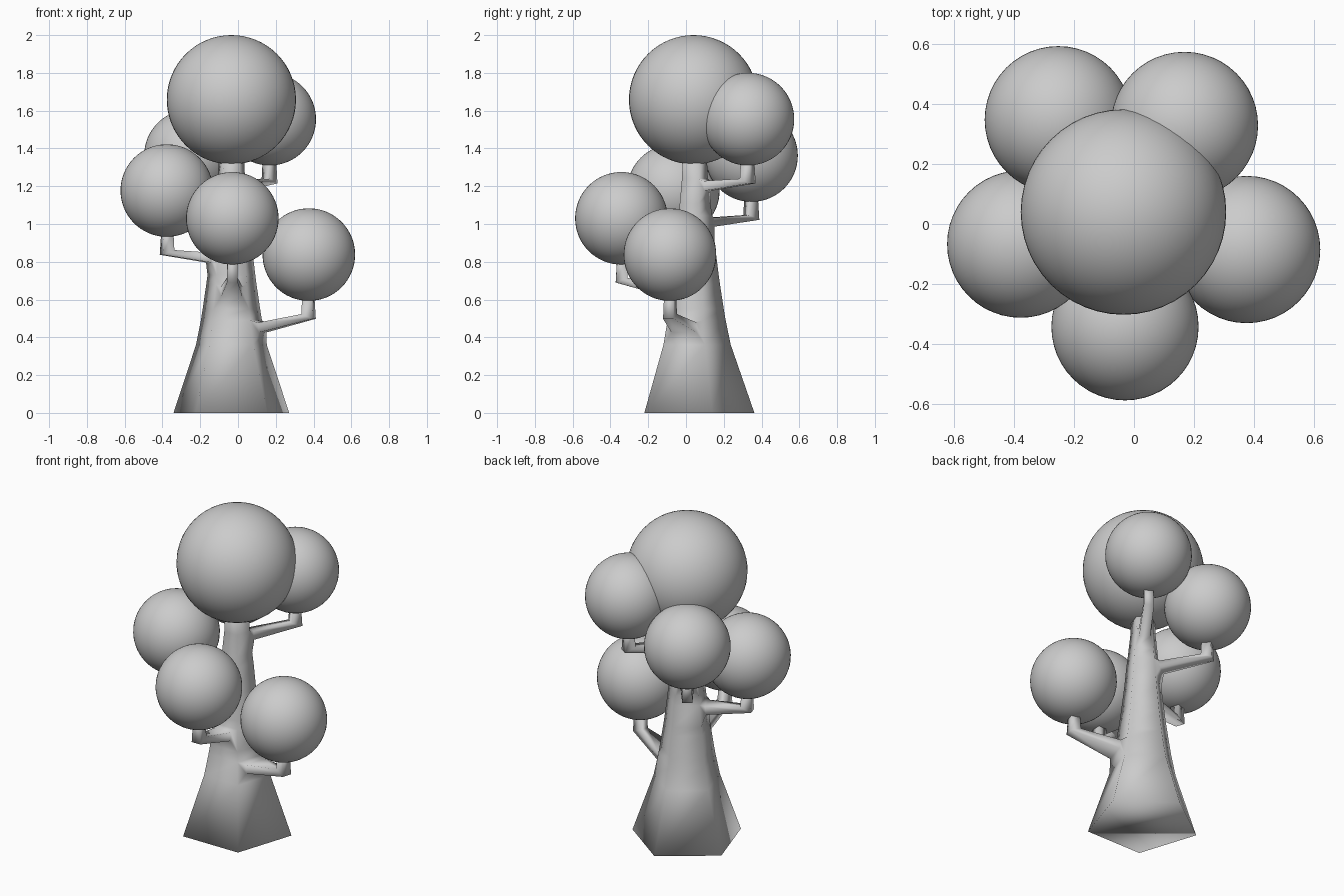
import bpy, bmesh, math
from mathutils import Vector

if "Cube" in bpy.data.objects:
    bpy.data.objects.remove(bpy.data.objects["Cube"])

CX, CY = -0.035, 0.04          # trunk axis
SIDES = 5
STEM_DROP = 0.095              # elbow distance below each foliage ball
BALL_R = 0.245

# foliage balls from lowest to highest, one per trunk side
balls = [(0.375, -0.085, 0.838), (-0.03, -0.342, 1.03), (-0.377, -0.067, 1.177),
         (-0.252, 0.347, 1.362), (0.168, 0.328, 1.555)]

# trunk profile: (height, radius); odd rows carry a branch
profile = [(0, 0.322), (0.36, 0.197), (0.49, 0.17), (0.55, 0.16), (0.68, 0.14),
           (0.73, 0.133), (0.86, 0.117), (0.92, 0.11), (1.045, 0.098),
           (1.11, 0.09), (1.24, 0.076), (1.40, 0.068)]


def foliage(name, pos, r):
    bpy.ops.mesh.primitive_uv_sphere_add(segments=48, ring_count=32, radius=r, location=pos)
    ob = bpy.context.object
    ob.name = name
    bpy.ops.object.shade_smooth()


bm = bmesh.new()


def loft(quad, pts):
    """Bridge a vertex quad to four new points and return the new quad."""
    new = [bm.verts.new(p) for p in pts]
    for i in range(4):
        j = (i + 1) % 4
        bm.faces.new((quad[i], quad[j], new[j], new[i]))
    return new


def branch(face, ball):
    # branch grows from a whole trunk face, flares in, bends up into its ball
    z0, z1 = face[0].co.z, face[2].co.z
    out = Vector((ball[0] - CX, ball[1] - CY, 0))
    dist = out.length
    out.normalize()
    side = Vector((-out.y, out.x, 0))
    half = (face[1].co - face[0].co).length / 2
    root = sum(((v.co - Vector((CX, CY, v.co.z))).dot(out) for v in face)) / 4
    elbow = ball[2] - BALL_R - STEM_DROP

    def quad(d_low, z_low, d_high, z_high, w):
        pt = lambda d, s, z: Vector((CX, CY, z)) + out * d + side * s
        return [pt(d_low, -w, z_low), pt(d_low, w, z_low),
                pt(d_high, w, z_high), pt(d_high, -w, z_high)]

    q = loft(face, quad(root + 0.025, z0 + 0.066, root + 0.02, z1 - 0.012, half * 0.6))
    q = loft(q, quad(dist + 0.03, elbow, dist - 0.033, elbow + 0.025, 0.029))
    q = loft(q, quad(dist + 0.022, elbow + 0.14, dist - 0.028, elbow + 0.14, 0.025))
    bm.faces.new(q)


# trunk rings
rings = []
for z, r in profile:
    angles = [math.radians(18 + 360 / SIDES * i) for i in range(SIDES)]
    rings.append([bm.verts.new((CX + r * math.cos(a), CY + r * math.sin(a), z)) for a in angles])

# trunk walls, with branches replacing one face on each branch row
for row in range(len(rings) - 1):
    for i in range(SIDES):
        j = (i + 1) % SIDES
        face = [rings[row][i], rings[row][j], rings[row + 1][j], rings[row + 1][i]]
        n = row // 2
        if row % 2 == 1 and n < 5 and i == 4 - n:
            branch(face, balls[n])
        else:
            bm.faces.new(face)
bm.faces.new(rings[0][::-1])
bm.faces.new(rings[-1])
bmesh.ops.recalc_face_normals(bm, faces=bm.faces)

mesh = bpy.data.meshes.new("trunk")
bm.to_mesh(mesh)
bm.free()
trunk = bpy.data.objects.new("trunk", mesh)
bpy.context.collection.objects.link(trunk)
mesh.shade_smooth()

# crown and side foliage
foliage("crown_foliage", (CX, CY, 1.658), 0.342)
for n, b in enumerate(balls):
    foliage(f"branch_foliage_{n + 1}", b, BALL_R)
